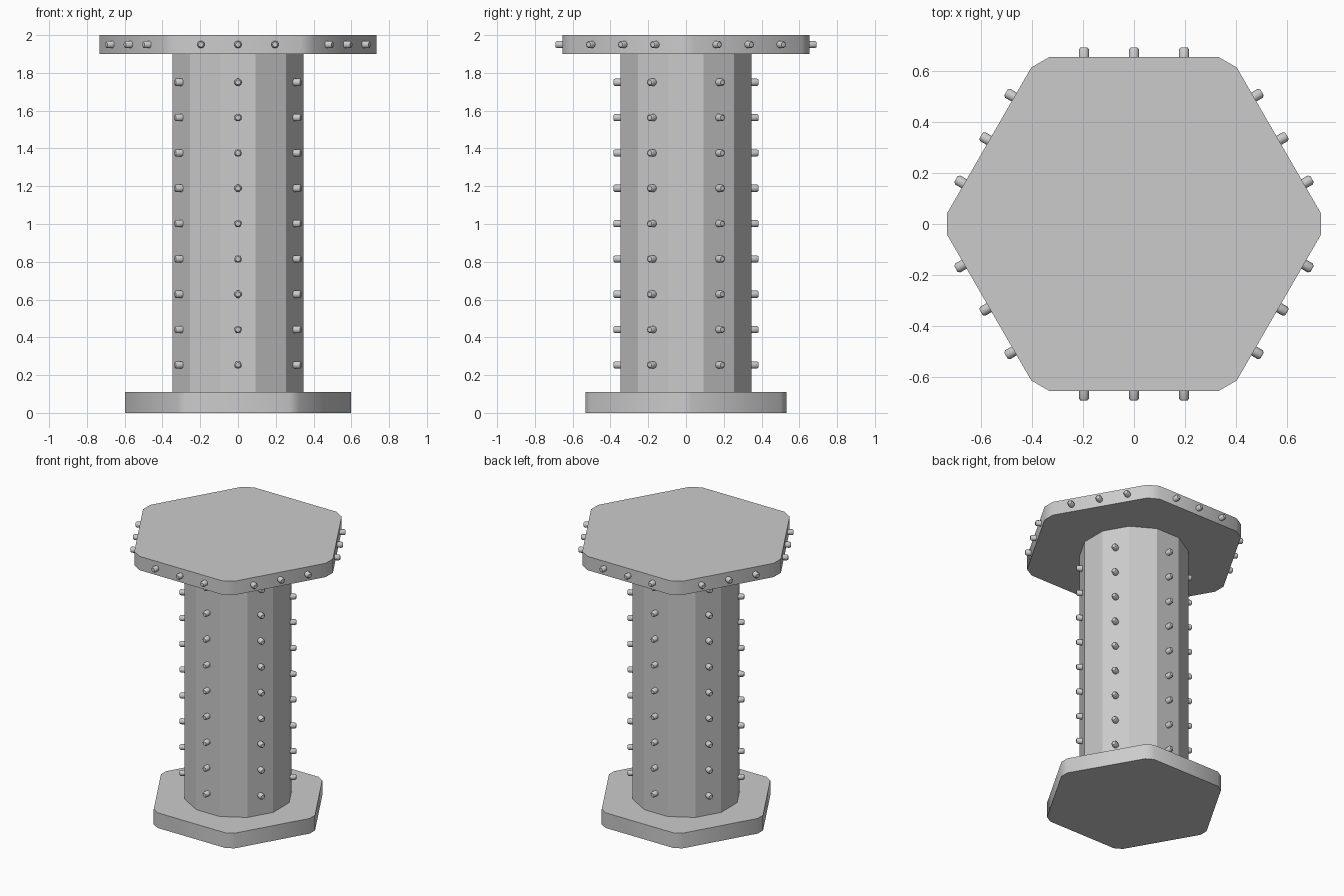
import bpy
import bmesh
from math import sin, cos, tan, radians, pi
from mathutils import Matrix, Vector

if "Cube" in bpy.data.objects:
    bpy.data.objects.remove(bpy.data.objects["Cube"])


def finish(name, bm, smooth=None):
    bmesh.ops.recalc_face_normals(bm, faces=bm.faces)
    mesh = bpy.data.meshes.new(name)
    bm.to_mesh(mesh)
    bm.free()
    obj = bpy.data.objects.new(name, mesh)
    bpy.context.collection.objects.link(obj)
    if smooth:
        bpy.ops.object.select_all(action='DESELECT')
        obj.select_set(True)
        bpy.context.view_layer.objects.active = obj
        bpy.ops.object.shade_smooth_by_angle(angle=radians(smooth))
    return obj


def prism(name, outline, z0, z1, smooth=None):
    bm = bmesh.new()
    rings = [[bm.verts.new((x, y, z)) for x, y in outline] for z in (z0, z1)]
    bm.faces.new(rings[0])
    bm.faces.new(rings[1])
    n = len(outline)
    for i in range(n):
        j = (i + 1) % n
        bm.faces.new((rings[0][i], rings[0][j], rings[1][j], rings[1][i]))
    return finish(name, bm, smooth)


def clipped_hexagon(apothem, reach):
    # hexagon with points on +-x, each corner cut off at distance reach
    h = (apothem / cos(pi / 6) - reach) * tan(pi / 3)
    pts = []
    for k in range(6):
        a = k * pi / 3
        for s in (-h, h):
            pts.append((reach * cos(a) - s * sin(a), reach * sin(a) + s * cos(a)))
    return pts


def add_peg(bm, face_angle, surface, across, z, length=0.039, radius=0.02):
    # short round peg with a chamfered tip, pointing out of a face
    out = Vector((cos(face_angle), sin(face_angle), 0))
    side = Vector((-sin(face_angle), cos(face_angle), 0))
    sections = ((surface - 0.02, radius), (surface + length - 0.008, radius),
                (surface + length, radius * 0.65))
    rings = []
    for d, r in sections:
        rings.append([bm.verts.new(out * d + side * (across + r * cos(t)) +
                                   Vector((0, 0, z + r * sin(t))))
                      for t in (i * pi / 5 for i in range(10))])
    for a, b in zip(rings, rings[1:]):
        for i in range(10):
            j = (i + 1) % 10
            bm.faces.new((a[i], a[j], b[j], b[i]))
    bm.faces.new(rings[0])
    bm.faces.new(rings[-1])


face_angles = [pi / 6 + k * pi / 3 for k in range(6)]

# Plates
prism("base_plate", clipped_hexagon(0.532, 0.597), 0, 0.11, 40)
prism("top_plate", clipped_hexagon(0.655, 0.732), 1.90, 2.0, 40)

# Twelve-sided column, flats facing the axes
R = 0.346 / cos(pi / 12)
prism("column", [(R * cos(pi / 12 + k * pi / 6), R * sin(pi / 12 + k * pi / 6))
                 for k in range(12)], 0.10, 1.91)

# Pegs up the column
bm = bmesh.new()
for a in face_angles:
    for i in range(9):
        add_peg(bm, a, 0.346, 0, 0.254 + 0.187 * i)
finish("column_pegs", bm, 50)

# Pegs around the top plate rim
bm = bmesh.new()
for a in face_angles:
    for x in (-0.196, 0, 0.196):
        add_peg(bm, a, 0.655, x, 1.95, length=0.037)
finish("rim_pegs", bm, 50)
